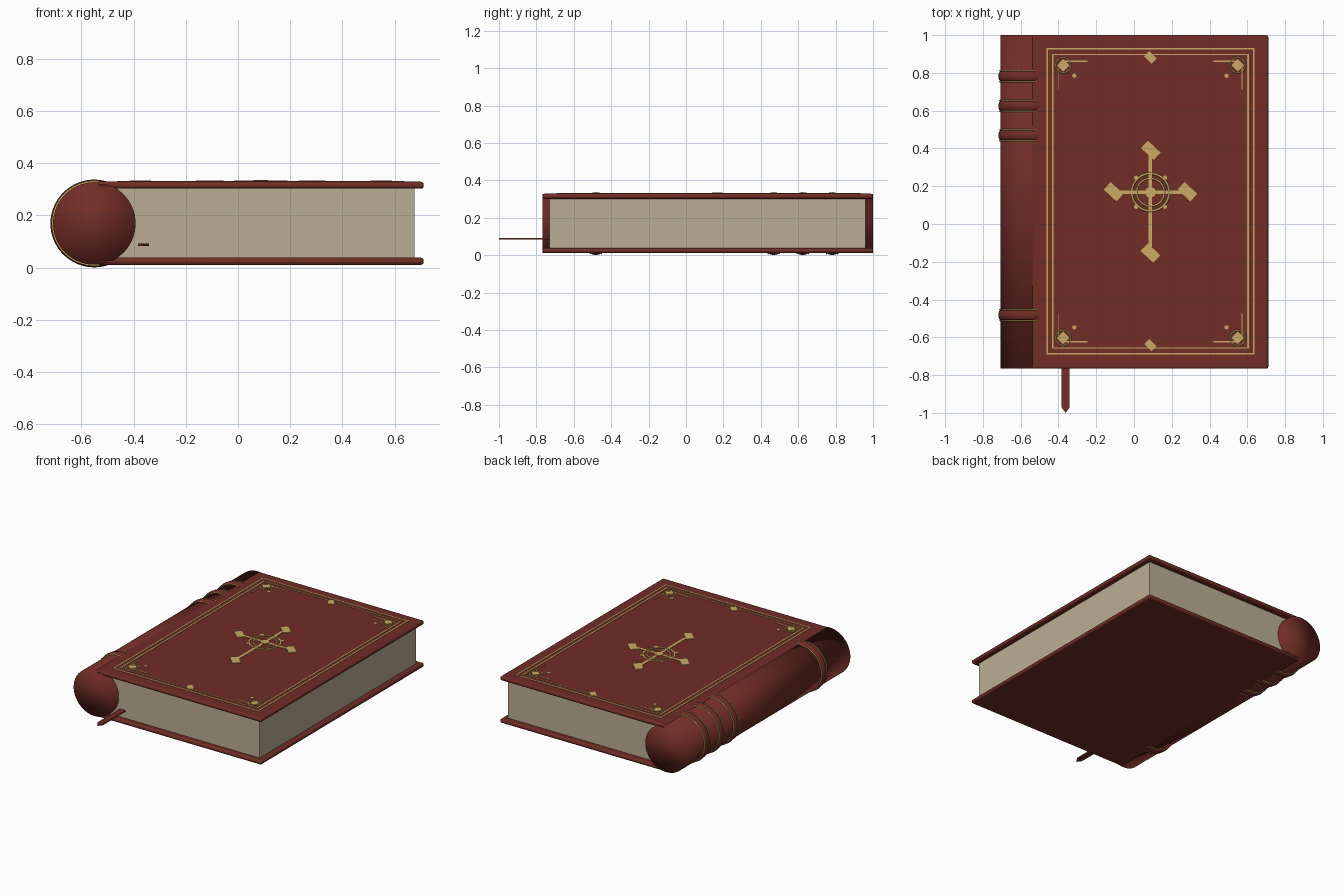
import bpy, bmesh, math
from mathutils import Matrix, Vector

if "Cube" in bpy.data.objects:
    bpy.data.objects.remove(bpy.data.objects["Cube"])


def material(name, rgb):
    m = bpy.data.materials.new(name)
    m.diffuse_color = (*rgb, 1)
    m.use_nodes = True
    m.node_tree.nodes["Principled BSDF"].inputs["Base Color"].default_value = m.diffuse_color
    return m


RED = material("red leather", (0.165, 0.026, 0.019))
GOLD = material("gold", (0.60, 0.41, 0.125))
PAPER = material("paper", (0.50, 0.42, 0.30))


def finish(name, bm, mat, smooth=False):
    bmesh.ops.recalc_face_normals(bm, faces=bm.faces)
    mesh = bpy.data.meshes.new(name)
    bm.to_mesh(mesh)
    bm.free()
    for p in mesh.polygons:
        p.use_smooth = smooth
    mesh.materials.append(mat)
    ob = bpy.data.objects.new(name, mesh)
    bpy.context.collection.objects.link(ob)
    return ob


def add_box(bm, lo, hi, angle=0):
    lo, hi = Vector(lo), Vector(hi)
    m = (Matrix.Translation((lo + hi) / 2) @ Matrix.Rotation(angle, 4, 'Z')
         @ Matrix.Diagonal((*(hi - lo), 1)))
    bmesh.ops.create_cube(bm, size=1, matrix=m)


def add_ring(bm, centre, radius, half_w, half_h, axis='Z', segs=64, sides=8):
    """Ring with an elliptical section: half_w across its plane, half_h along its axis."""
    rot = Matrix.Rotation(math.pi / 2, 4, 'X') if axis == 'Y' else Matrix()
    mat = Matrix.Translation(centre) @ rot
    rows = []
    for i in range(segs):
        a = 2 * math.pi * i / segs
        row = []
        for j in range(sides):
            b = 2 * math.pi * j / sides
            r = radius + half_w * math.cos(b)
            row.append(bm.verts.new(mat @ Vector((r * math.cos(a), r * math.sin(a),
                                                  half_h * math.sin(b)))))
        rows.append(row)
    for i in range(segs):
        for j in range(sides):
            p, q, k = rows[i], rows[(i + 1) % segs], (j + 1) % sides
            bm.faces.new((p[j], q[j], q[k], p[k]))


# Covers: thin boards with rounded edges
for name, z0 in (("bottom_cover", 0.011), ("top_cover", 0.302)):
    bm = bmesh.new()
    add_box(bm, (-0.543, -0.766, z0), (0.711, 1.0, z0 + 0.027))
    ob = finish(name, bm, RED)
    bev = ob.modifiers.new("rounded edges", 'BEVEL')
    bev.width, bev.segments = 0.011, 3
    bpy.context.view_layer.objects.active = ob
    ob.select_set(True)
    bpy.ops.object.shade_smooth_by_angle(angle=math.radians(40))
    ob.select_set(False)

# Page block
bm = bmesh.new()
add_box(bm, (-0.50, -0.73, 0.034), (0.675, 0.96, 0.306))
finish("pages", bm, PAPER)

# Round spine, softly shaded over its ends
SX, SZ = -0.55, 0.169
bm = bmesh.new()
bmesh.ops.create_cone(bm, cap_ends=True, segments=64, radius1=0.158, radius2=0.158,
                      depth=1.766, matrix=Matrix.Translation((SX, 0.117, SZ))
                      @ Matrix.Rotation(math.pi / 2, 4, 'X'))
finish("spine", bm, RED, True)

# Raised spine bands, each edged by two gold rings
bands, trims = bmesh.new(), bmesh.new()
for y in (0.782, 0.625, 0.469, -0.482):
    add_ring(bands, (SX, y, SZ), 0.158, 0.010, 0.026, 'Y')
    for s in (-1, 1):
        add_ring(trims, (SX, y + s * 0.029, SZ), 0.159, 0.005, 0.004, 'Y')
finish("spine_bands", bands, RED, True)
finish("spine_band_trim", trims, GOLD, True)

# Ribbon bookmark with a pointed tip
bm = bmesh.new()
outline = [(-0.383, -0.70), (-0.383, -0.972), (-0.362, -1.0), (-0.341, -0.972), (-0.341, -0.70)]
face = bm.faces.new([bm.verts.new((x, y, 0.083)) for x, y in outline])
ext = bmesh.ops.extrude_face_region(bm, geom=[face])
bmesh.ops.translate(bm, vec=(0, 0, 0.009),
                    verts=[v for v in ext["geom"] if isinstance(v, bmesh.types.BMVert)])
finish("ribbon", bm, RED)

# Gold cover ornaments
Z0, Z1 = 0.326, 0.332
CX, CY = 0.087, 0.168


def plate(bm, x, y, w, h, angle=0, top=Z1):
    add_box(bm, (x - w / 2, y - h / 2, Z0), (x + w / 2, y + h / 2, top), math.radians(angle))


def disc(bm, x, y, r, top=Z1):
    bmesh.ops.create_cone(bm, cap_ends=True, segments=20, radius1=r, radius2=r,
                          depth=top - Z0, matrix=Matrix.Translation((x, y, (Z0 + top) / 2)))


# Double border
bm = bmesh.new()
for x0, x1, y0, y1, tv, th in ((-0.464, 0.638, -0.692, 0.932, 0.009, 0.009),
                               (-0.434, 0.608, -0.660, 0.899, 0.009, 0.005)):
    for x in (x0 + tv / 2, x1 - tv / 2):
        plate(bm, x, (y0 + y1) / 2, tv, y1 - y0)
    for y in (y0 + th / 2, y1 - th / 2):
        plate(bm, (x0 + x1) / 2, y, x1 - x0, th)
finish("cover_border", bm, GOLD)

# Corner rosettes, each with two fine lines and a dot
bm, rings = bmesh.new(), bmesh.new()
for sx in (-1, 1):
    for sy in (-1, 1):
        x, y = CX + sx * 0.462, 0.119 + sy * 0.722
        plate(bm, x, y, 0.047, 0.047, 45, 0.334)
        add_ring(rings, (x, y, 0.329), 0.040, 0.004, 0.004, segs=32)
        plate(bm, x - sx * 0.064, y + sy * 0.021, 0.128, 0.007)
        plate(bm, x + sx * 0.023, y - sy * 0.064, 0.004, 0.128)
        disc(bm, x - sx * 0.059, y - sy * 0.056, 0.011)
finish("corner_ornaments", bm, GOLD)
finish("corner_rings", rings, GOLD, True)

# Small lozenges at the middle of the short edges
bm = bmesh.new()
for y in (0.882, -0.641):
    plate(bm, CX, y, 0.055, 0.038, -45)
finish("edge_lozenges", bm, GOLD)

# Central cross with tilted end plates
bm = bmesh.new()
plate(bm, CX, 0.119, 0.019, 0.53)
plate(bm, CX, CY, 0.39, 0.017)
for x, y in ((CX - 0.195, 0.171), (CX + 0.196, 0.171), (CX + 0.002, 0.390), (CX, -0.154)):
    plate(bm, x, y, 0.092, 0.054, -43, 0.334)
disc(bm, CX, CY, 0.028, 0.335)
for sx in (-1, 1):
    for sy in (-1, 1):
        disc(bm, CX + sx * 0.076, CY + sy * 0.076, 0.012)
finish("central_cross", bm, GOLD)

# Rings around the cross
bm = bmesh.new()
add_ring(bm, (CX, CY, 0.329), 0.099, 0.006, 0.005)
add_ring(bm, (CX, CY, 0.329), 0.073, 0.005, 0.005)
finish("cross_rings", bm, GOLD, True)
